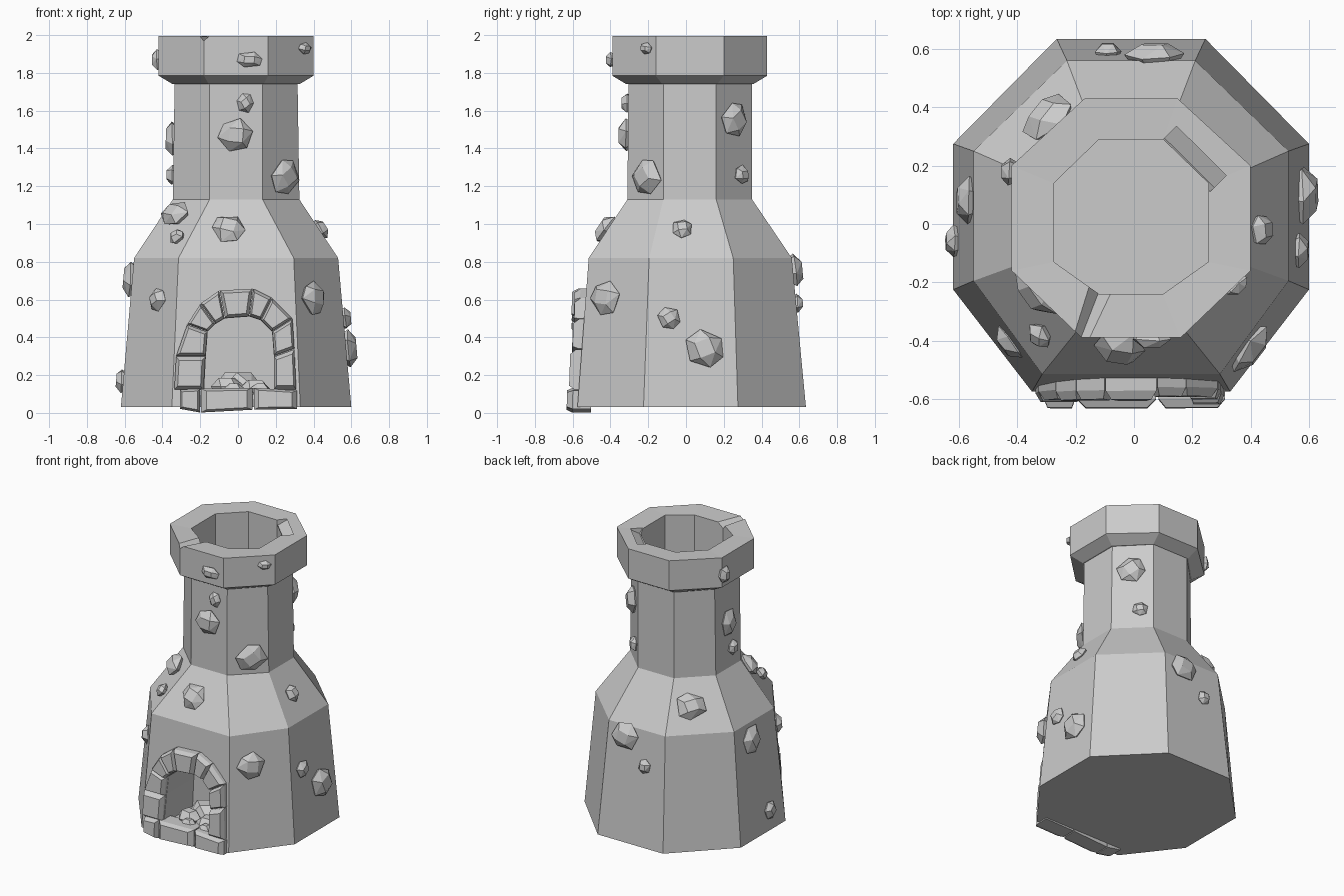
import bpy, bmesh, math, random
from mathutils import Vector, Matrix, Euler
from mathutils.bvhtree import BVHTree

if "Cube" in bpy.data.objects:
    bpy.data.objects.remove(bpy.data.objects["Cube"])

random.seed(4)


def make(name, verts, faces=None):
    """Mesh object from faces, or the convex hull when no faces are given."""
    bm = bmesh.new()
    vs = [bm.verts.new(v) for v in verts]
    if faces:
        for f in faces:
            bm.faces.new([vs[i] for i in f])
    else:
        res = bmesh.ops.convex_hull(bm, input=vs)
        junk = list(set(res["geom_interior"] + res["geom_unused"]))
        bmesh.ops.delete(bm, geom=[g for g in junk if isinstance(g, bmesh.types.BMVert)], context='VERTS')
        bmesh.ops.dissolve_limit(bm, angle_limit=0.02, verts=bm.verts[:], edges=bm.edges[:])
    bmesh.ops.recalc_face_normals(bm, faces=bm.faces[:])
    me = bpy.data.meshes.new(name)
    bm.to_mesh(me)
    bm.free()
    ob = bpy.data.objects.new(name, me)
    bpy.context.collection.objects.link(ob)
    return ob


def octagon(z, x, fx, bx, yf, sf, sb, yb, cx=-0.01):
    """Eight-sided ring: side x, front/back edge half widths, y of each corner."""
    half = [(fx, yf), (x, sf), (x, sb), (bx, yb)]
    return [(cx + a, y, z) for a, y in half] + [(cx - a, y, z) for a, y in reversed(half)]


def loft(name, rings, cyclic=False):
    n, k = 8, len(rings)
    verts = [v for r in rings for v in r]
    faces = []
    for i in range(k if cyclic else k - 1):
        a, b = i * n, ((i + 1) % k) * n
        faces += [(a + j, a + (j + 1) % n, b + (j + 1) % n, b + j) for j in range(n)]
    if not cyclic:
        faces += [tuple(range(n))[::-1], tuple(range((k - 1) * n, k * n))]
    return make(name, verts, faces)


def subtract(ob, cutter):
    m = ob.modifiers.new("cut", 'BOOLEAN')
    m.operation, m.solver, m.object = 'DIFFERENCE', 'EXACT', cutter
    bpy.context.view_layer.objects.active = ob
    bpy.ops.object.modifier_apply(modifier=m.name)
    bpy.data.objects.remove(cutter)


# Tower body with flue, and the collar around the top
flue = lambda z: octagon(z, .265, .11, .11, -.24, -.13, .14, .29)
body = loft("kiln_body", [
    octagon(.03, .61, .34, .255, -.575, -.225, .275, .635),
    octagon(.82, .54, .305, .22, -.515, -.195, .25, .56),
    octagon(1.13, .335, .14, .14, -.31, -.12, .16, .35),
    octagon(1.77, .325, .14, .14, -.305, -.12, .16, .35),
    flue(1.77), flue(1.3)])
collar = loft("top_collar", [
    flue(1.74),
    octagon(1.74, .335, .145, .145, -.315, -.125, .165, .355),
    octagon(1.785, .41, .17, .16, -.39, -.16, .2, .43),
    octagon(1.995, .41, .17, .16, -.39, -.16, .2, .43),
    flue(1.99)], cyclic=True)

# Surface lookup for placing stones
sv, sf = [], []
for ob in (body, collar):
    o = len(sv)
    sv += [v.co.copy() for v in ob.data.vertices]
    sf += [[i + o for i in p.vertices] for p in ob.data.polygons]
tree = BVHTree.FromPolygons(sv, sf)


def rock_points(w, h, d):
    """Faceted stone: hexagonal girdle with a smaller four-sided front facet."""
    pts, a0 = [], random.uniform(0, 1)
    for i in range(6):
        a, r = a0 + i * math.pi / 3 + random.uniform(-.15, .15), random.uniform(.46, .54)
        pts.append((r * w * math.cos(a), r * h * math.sin(a), d * random.uniform(.1, .35)))
        pts.append((.7 * r * w * math.cos(a), .7 * r * h * math.sin(a), -d * .5))
    for i in range(4):
        a = a0 + .5 + i * math.pi / 2
        pts.append((.27 * w * math.cos(a), .27 * h * math.sin(a), d))
    return [Vector(p) for p in pts]


def stone(view, u, z, w, h):
    origin, ray = {"front": ((u, -2, z), (0, 1, 0)), "back": ((u, 2, z), (0, -1, 0)),
                   "right": ((2, u, z), (-1, 0, 0)), "left": ((-2, u, z), (1, 0, 0))}[view]
    hit, nrm, _, _ = tree.ray_cast(Vector(origin), Vector(ray))
    if nrm.dot(Vector(ray)) > 0:
        nrm = -nrm
    side = Vector((0, 0, 1)).cross(nrm).normalized()
    up = nrm.cross(side)
    rot = Matrix((side, up, nrm)).transposed()
    d = .02 + .16 * min(w, h)
    make("wall_stone", [hit + rot @ p for p in rock_points(w, h, d)])


for s in [("front", .06, 1.87, .14, .09), ("front", .35, 1.93, .09, .06),
          ("front", .04, 1.64, .09, .11), ("front", -.01, 1.47, .19, .19),
          ("front", .24, 1.25, .21, .19), ("front", -.05, .97, .19, .19),
          ("front", -.33, 1.05, .2, .16), ("front", -.32, .93, .1, .09),
          ("front", -.42, .6, .13, .12), ("front", .39, .61, .19, .19),
          ("right", .25, 1.55, .19, .2), ("right", .29, 1.26, .11, .1),
          ("right", -.02, .97, .12, .12), ("right", -.09, .5, .12, .12),
          ("right", .1, .34, .22, .22), ("back", .07, .75, .2, .19),
          ("back", -.09, .58, .1, .1), ("back", -.29, .97, .2, .18),
          ("left", .18, 1.87, .1, .12), ("left", .02, 1.45, .14, .2),
          ("left", -.02, 1.26, .1, .11), ("left", .08, .71, .17, .2),
          ("left", -.06, .17, .11, .13)]:
    stone(*s)

# Fire mouth: joints of the arch as (x, z), outer and inner line
outer = [(-.34, .12), (-.33, .3), (-.27, .47), (-.2, .58), (-.1, .65), (.08, .66),
         (.18, .61), (.29, .5), (.3, .34), (.31, .12)]
inner = [(-.18, .12), (-.17, .3), (-.16, .43), (-.12, .47), (-.07, .5), (.06, .51),
         (.12, .49), (.18, .43), (.19, .3), (.19, .12)]
n = len(inner)
prof = [(x, y, z - .02 * (z < .13)) for y in (-.8, -.25) for x, z in inner]
subtract(body, make("mouth_cutter", prof,
         [tuple(range(n)), tuple(range(n, 2 * n))] +
         [(i, (i + 1) % n, n + (i + 1) % n, n + i) for i in range(n)]))


def block(name, quad, front=0.0):
    """Chamfered block whose front follows the slope of the wall."""
    c = sum((Vector(q) for q in quad), Vector((0, 0))) / 4
    pts = []
    for k, dy in ((.97, .13), (.97, .03), (.76, 0)):
        for q in quad:
            x, z = c + (Vector(q) - c) * k
            pts.append((x, -.618 + front + .035 * z + dy, z))
    make(name, pts)


for i in range(n - 1):
    block("arch_stone", [outer[i], outer[i + 1], inner[i + 1], inner[i]],
          random.uniform(-.008, .01))

# Sill slabs under the mouth
sill = [(-.31, .02, .125), (-.2, .0, .13), (.08, .015, .135), (.315, .02, .12)]
for (x0, b0, t0), (x1, b1, t1) in zip(sill, sill[1:]):
    block("sill_slab", [(x0, b0), (x1, b1), (x1, t1), (x0, t0)], -.015)

# Rubble in the fire chamber
for x, y, z, w in [(0, -.36, .12, .26), (-.06, -.46, .12, .18), (.09, -.46, .11, .18),
                   (-.02, -.52, .12, .1), (.12, -.53, .12, .1)]:
    make("ash_rubble", [Vector((x, y, z)) + p for p in rock_points(w, w * .8, w * .36)])

# Chips broken out of the collar rim
for loc, rot in [((.2, .22, 2.0), (.5, 0, -.78)), ((-.15, -.31, 2.01), (.8, .1, 1.2))]:
    m = Matrix.Translation(loc) @ Euler(rot).to_matrix().to_4x4()
    subtract(collar, make("chip_cutter", [m @ Vector((a * .12, b * .035, c * .035))
             for a in (-1, 1) for b in (-1, 1) for c in (-1, 1)]))
